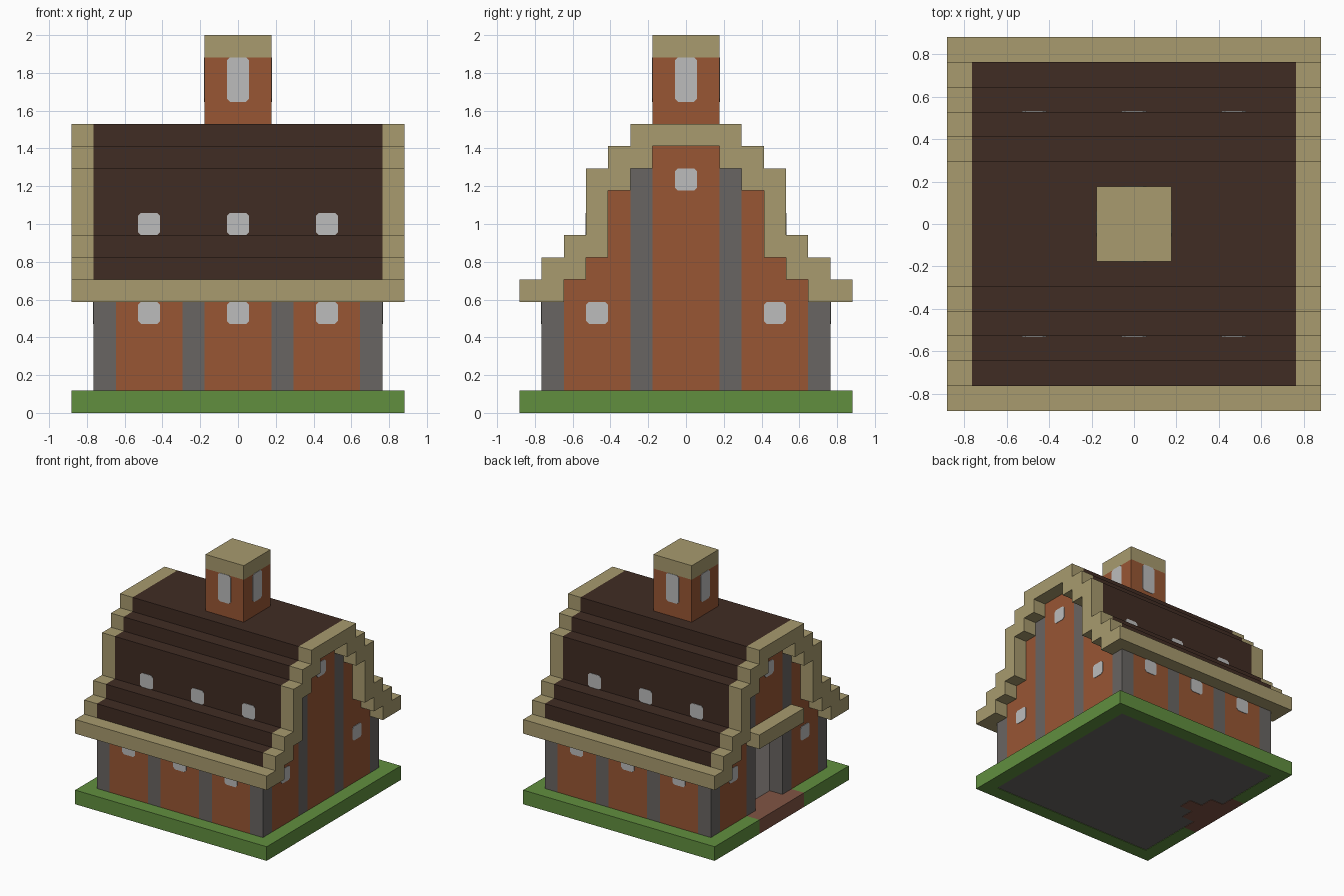
import bpy, bmesh, math
from mathutils import Matrix

U = 2 / 17  # one block; all sizes below are in blocks

cube = bpy.data.objects.get("Cube")
if cube:
    bpy.data.objects.remove(cube, do_unlink=True)


def material(name, *rgb):
    color = [((c / 255 + 0.055) / 1.055) ** 2.4 for c in rgb] + [1]
    m = bpy.data.materials.new(name)
    m.use_nodes = True
    m.diffuse_color = color
    m.node_tree.nodes["Principled BSDF"].inputs["Base Color"].default_value = color
    return m


BRICK = material("brick", 152, 86, 52)
STONE = material("grey stone", 105, 101, 98)
TRIM = material("sand trim", 168, 155, 110)
ROOF = material("dark roof", 64, 44, 35)
GRASS = material("grass", 97, 143, 63)
PATH = material("path brown", 128, 84, 68)
GLASS = material("pale glass", 188, 188, 188)
DOOR = material("pale door", 176, 168, 163)


def finish(name, bm, *mats):
    bmesh.ops.recalc_face_normals(bm, faces=bm.faces)
    bm.transform(Matrix.Scale(U, 4))
    mesh = bpy.data.meshes.new(name)
    bm.to_mesh(mesh)
    bm.free()
    for m in mats:
        mesh.materials.append(m)
    obj = bpy.data.objects.new(name, mesh)
    bpy.context.collection.objects.link(obj)
    return obj


def blocks(name, mat, boxes):
    """Boxes given as (x range, y range, z range)."""
    bm = bmesh.new()
    for ranges in boxes:
        mid = [(a + b) / 2 for a, b in ranges]
        size = [abs(b - a) for a, b in ranges]
        bmesh.ops.create_cube(bm, size=1, matrix=Matrix.Translation(mid) @ Matrix.Diagonal(size + [1]))
    return finish(name, bm, mat)


def extrude(bm, points, offset):
    face = bm.faces.new([bm.verts.new(p) for p in points])
    out = bmesh.ops.extrude_face_region(bm, geom=[face], use_keep_orig=True)
    moved = [g for g in out["geom"] if isinstance(g, bmesh.types.BMVert)]
    bmesh.ops.translate(bm, verts=moved, vec=offset)


def sides(a, b):
    return [(a, b), (-b, -a)]


# Lawn, floor and stepped entrance path
ALL, INNER, LOW = (-7.5, 7.5), (-6.5, 6.5), (0, 1)
lawn = [(ALL, y, LOW) for y in sides(6.5, 7.5)] + [((6.5, 7.5), INNER, LOW)]
lawn += [((-7.5, -6.5), y, LOW) for y in sides(2.5, 6.5)]
blocks("lawn", GRASS, lawn)
blocks("floor", STONE, [(INNER, INNER, (0.03, 0.97))])
blocks("path", PATH, [((i - 7.5, i - 6.5), (i - 2.5, 2.5 - i), LOW) for i in range(3)])

# Long walls: stone posts and brick panels
wall_posts, wall_bricks = [], []
for y in sides(5.5, 6.5):
    for a, b in ((1.5, 2.5), (5.5, 6.5)):
        wall_posts += [(x, y, (0.97, 5)) for x in sides(a, b)]
    wall_bricks += [(x, y, (0.97, 5)) for x in sides(2.5, 5.5) + [(-1.5, 1.5)]]

# Gable walls: columns that follow the roof steps, open at the entrance
for x in sides(5.5, 6.5):
    for a, top in ((4.5, 6), (3.5, 7), (2.5, 10)):
        wall_bricks += [(x, y, (0.97, top)) for y in sides(a, a + 1)]
    wall_posts += [(x, y, (0.97, 11)) for y in sides(1.5, 2.5)]
    wall_bricks.append((x, (-1.5, 1.5), (0.97 if x[0] > 0 else 6, 12)))
blocks("stone_posts", STONE, wall_posts)
blocks("brick_walls", BRICK, wall_bricks)
blocks("door", DOOR, [((-5.5, -5.3), (-1.5, 1.5), (0.97, 6))])
blocks("entrance_canopy", TRIM, [((-7.5, -6.5), (-2.5, 2.5), (6, 7))])

# Stepped roof cross-section: (half width, bottom, top) of each step
OUTER = [(7.5, 5, 6), (6.5, 6, 7), (5.5, 7, 8), (4.5, 8, 11), (3.5, 11, 12), (2.5, 12, 13)]
UNDER = [(5.5, 5, 6), (4.5, 6, 7), (3.5, 7, 10), (2.5, 10, 11), (1.5, 11, 12)]


def stair(steps):
    right = [(w, z) for w, lo, hi in steps for z in (lo, hi)]
    return right + [(-w, z) for w, z in reversed(right)]


def roof_section(name, x0, x1, *mats):
    bm = bmesh.new()
    outline = stair(OUTER) + stair(UNDER)[::-1]
    extrude(bm, [(x0, y, z) for y, z in outline], (x1 - x0, 0, 0))
    return finish(name, bm, *mats)


# Dark roof with sand-coloured eaves, and gable trim at both ends
roof = roof_section("roof", -6.5, 6.5, ROOF, TRIM)
for f in roof.data.polygons:
    f.material_index = int(f.center.z < 6.1 * U)
roof_section("gable_trim_left", 6.5, 7.5, TRIM)
roof_section("gable_trim_right", -7.5, -6.5, TRIM)

# Chimney tower
blocks("chimney", BRICK, [((-1.5, 1.5), (-1.5, 1.5), (13, 16))])
blocks("chimney_cap", TRIM, [((-1.5, 1.5), (-1.5, 1.5), (16, 17))])


def windows(name, turns, centres, distance, z0, z1):
    """Thin panes with clipped corners, repeated by quarter turns."""
    bm = bmesh.new()
    c = 0.14
    for turn in turns:
        part = bmesh.new()
        for s in centres:
            l, r = s - 0.5, s + 0.5
            shape = [(l + c, z0), (r - c, z0), (r, z0 + c), (r, z1 - c),
                     (r - c, z1), (l + c, z1), (l, z1 - c), (l, z0 + c)]
            extrude(part, [(x, -distance, z) for x, z in shape], (0, -0.03, 0))
        part.transform(Matrix.Rotation(turn * math.pi / 2, 4, "Z"))
        mesh = bpy.data.meshes.new(name)
        part.to_mesh(mesh)
        part.free()
        bm.from_mesh(mesh)
        bpy.data.meshes.remove(mesh)
    finish(name, bm, GLASS)


# Windows
windows("wall_windows", (0, 2), (-4, 0, 4), 6.5, 4, 5)
windows("roof_windows", (0, 2), (-4, 0, 4), 4.5, 8, 9)
windows("gable_side_windows", (1, 3), (-4, 4), 6.5, 4, 5)
windows("gable_top_windows", (1, 3), (0,), 6.5, 10, 11)
windows("chimney_windows", range(4), (0,), 1.5, 14, 16)
